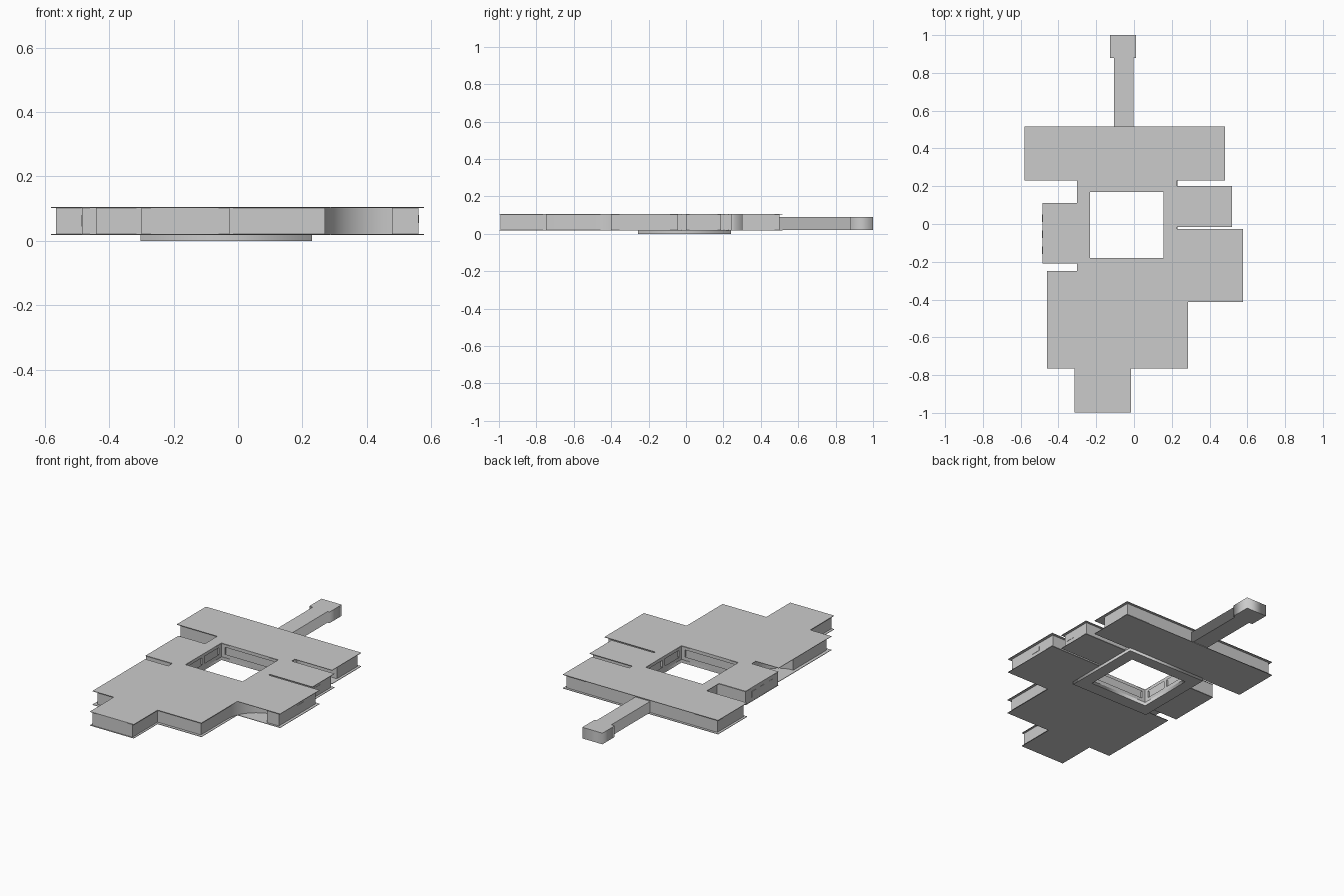
import bpy, bmesh, math

if "Cube" in bpy.data.objects:
    bpy.data.objects.remove(bpy.data.objects["Cube"])

FLOOR, ROOF, T = 0.018, 0.105, 0.003


def add_mesh(name, bm):
    me = bpy.data.meshes.new(name)
    bm.to_mesh(me)
    bm.free()
    ob = bpy.data.objects.new(name, me)
    bpy.context.collection.objects.link(ob)
    return ob


def rect(x0, x1, y0, y1):
    return [(x0, y0), (x1, y0), (x1, y1), (x0, y1)]


def slab(name, outlines, z0, z1):
    """Filled plate; the second outline is a hole."""
    cu = bpy.data.curves.new(name, 'CURVE')
    cu.dimensions = '2D'
    cu.fill_mode = 'BOTH'
    cu.extrude = (z1 - z0) / 2
    for pts in outlines:
        sp = cu.splines.new('POLY')
        sp.points.add(len(pts) - 1)
        for p, (x, y) in zip(sp.points, pts):
            p.co = (x, y, 0, 1)
        sp.use_cyclic_u = True
    tmp = bpy.data.objects.new(name + "_curve", cu)
    bpy.context.collection.objects.link(tmp)
    dg = bpy.context.evaluated_depsgraph_get()
    me = bpy.data.meshes.new_from_object(tmp.evaluated_get(dg))
    bpy.data.objects.remove(tmp)
    ob = bpy.data.objects.new(name, me)
    ob.location.z = (z0 + z1) / 2
    bpy.context.collection.objects.link(ob)


def ribbon(name, pts, z0, z1, smooth=False):
    """Closed upright wall following an outline."""
    bm = bmesh.new()
    lo = [bm.verts.new((x, y, z0)) for x, y in pts]
    hi = [bm.verts.new((x, y, z1)) for x, y in pts]
    n = len(pts)
    for i in range(n):
        j = (i + 1) % n
        bm.faces.new((lo[i], lo[j], hi[j], hi[i]))
    ob = add_mesh(name, bm)
    if smooth:
        bpy.context.view_layer.objects.active = ob
        ob.select_set(True)
        bpy.ops.object.shade_smooth_by_angle(angle=math.radians(30))
        ob.select_set(False)


def box(name, x0, x1, y0, y1, z0, z1):
    bm = bmesh.new()
    bmesh.ops.create_cube(bm, size=1)
    for v in bm.verts:
        v.co = ((x0 + x1) / 2 + v.co.x * (x1 - x0),
                (y0 + y1) / 2 + v.co.y * (y1 - y0),
                (z0 + z1) / 2 + v.co.z * (z1 - z0))
    add_mesh(name, bm)


def arc(cx, cy, rx, ry, a0, a1, n=12):
    r = math.radians
    return [(cx + rx * math.cos(r(a0 + (a1 - a0) * i / n)),
             cy + ry * math.sin(r(a0 + (a1 - a0) * i / n))) for i in range(n + 1)]


# floor and roof plates share the stepped outline and the courtyard opening
outline = [(-0.315, -0.998), (-0.015, -0.998), (-0.015, -0.765), (0.285, -0.765),
           (0.285, -0.413), (0.577, -0.413), (0.577, -0.027), (0.228, -0.027),
           (0.228, -0.015), (0.52, -0.015), (0.52, 0.2), (0.228, 0.2),
           (0.228, 0.23), (0.483, 0.23), (0.483, 0.515), (-0.58, 0.515),
           (-0.58, 0.23), (-0.303, 0.23), (-0.303, 0.11), (-0.485, 0.11),
           (-0.485, -0.21), (-0.303, -0.21), (-0.303, -0.25), (-0.46, -0.25),
           (-0.46, -0.765), (-0.315, -0.765)]
court = rect(-0.233, 0.157, -0.18, 0.17)
slab("floor_plate", [outline, court], FLOOR, FLOOR + T)
slab("roof_plate", [outline, court], ROOF - T, ROOF)
slab("base_plinth", [rect(-0.303, 0.23, -0.257, 0.24), court], 0, FLOOR)

# recessed outer walls with curved corners
walls = [(-0.30, -0.993), (-0.027, -0.993), (-0.027, -0.748), (0.27, -0.748)]
walls += arc(0.478, -0.49, 0.208, 0.2, 180, 90)
walls += [(0.478, -0.40), (0.56, -0.40), (0.56, -0.042), (0.215, -0.042),
          (0.215, 0.0), (0.505, 0.0), (0.505, 0.187), (0.215, 0.187), (0.215, 0.24)]
walls += arc(0.40, 0.24, 0.17, 0.06, 180, 90)
walls += [(0.467, 0.30), (0.467, 0.50), (-0.565, 0.50), (-0.565, 0.245),
          (-0.29, 0.245), (-0.29, 0.109), (-0.484, 0.109), (-0.484, -0.209),
          (-0.29, -0.209)]
walls += arc(-0.44, -0.265, 0.15, 0.155, 0, -90)
walls += [(-0.44, -0.748), (-0.30, -0.748)]
ribbon("outer_walls", walls, FLOOR + T, ROOF - T, smooth=True)

# courtyard: sill and lintel bands, glass set behind, corner and mid posts
ribbon("courtyard_sill", court, FLOOR, 0.042)
ribbon("courtyard_lintel", court, 0.085, ROOF - T)
ribbon("courtyard_glass", rect(-0.245, 0.169, -0.192, 0.182), FLOOR + T, ROOF - T)
for i, x in enumerate((-0.233, 0.157)):
    side = -1 if x < 0 else 1
    for j, y in enumerate((-0.18, -0.005, 0.17)):
        h = 0.012
        y0 = min(max(y - h, -0.18), 0.17 - 2 * h)
        xs = sorted((x, x + side * 0.011))
        box(f"courtyard_side_post_{i}{j}", *xs, y0, y0 + 2 * h, 0.042, 0.085)
for i, y in enumerate((-0.18, 0.17)):
    ys = sorted((y, y + math.copysign(0.011, y)))
    for j, x in enumerate((-0.233, 0.133)):
        box(f"courtyard_end_post_{i}{j}", x, x + 0.024, *ys, 0.042, 0.085)

# shallow window panels on the side wings
for i, y in enumerate((-0.22, 0.02)):
    x = 0.56 if y < 0 else 0.505
    box(f"east_window_{i}", x, x + 0.002, y, y + 0.06, 0.055, 0.08)
for i in range(3):
    y = -0.16 + i * 0.085
    box(f"west_window_{i}", -0.486, -0.484, y, y + 0.04, 0.045, 0.08)

# rear corridor and its end room
passage = [(-0.105, 0.50), (-0.003, 0.50), (-0.003, 0.88), (0.01, 0.88),
           (0.01, 1.0), (-0.128, 1.0), (-0.128, 0.88), (-0.105, 0.88)]
slab("rear_corridor", [passage], FLOOR + T, 0.09)
